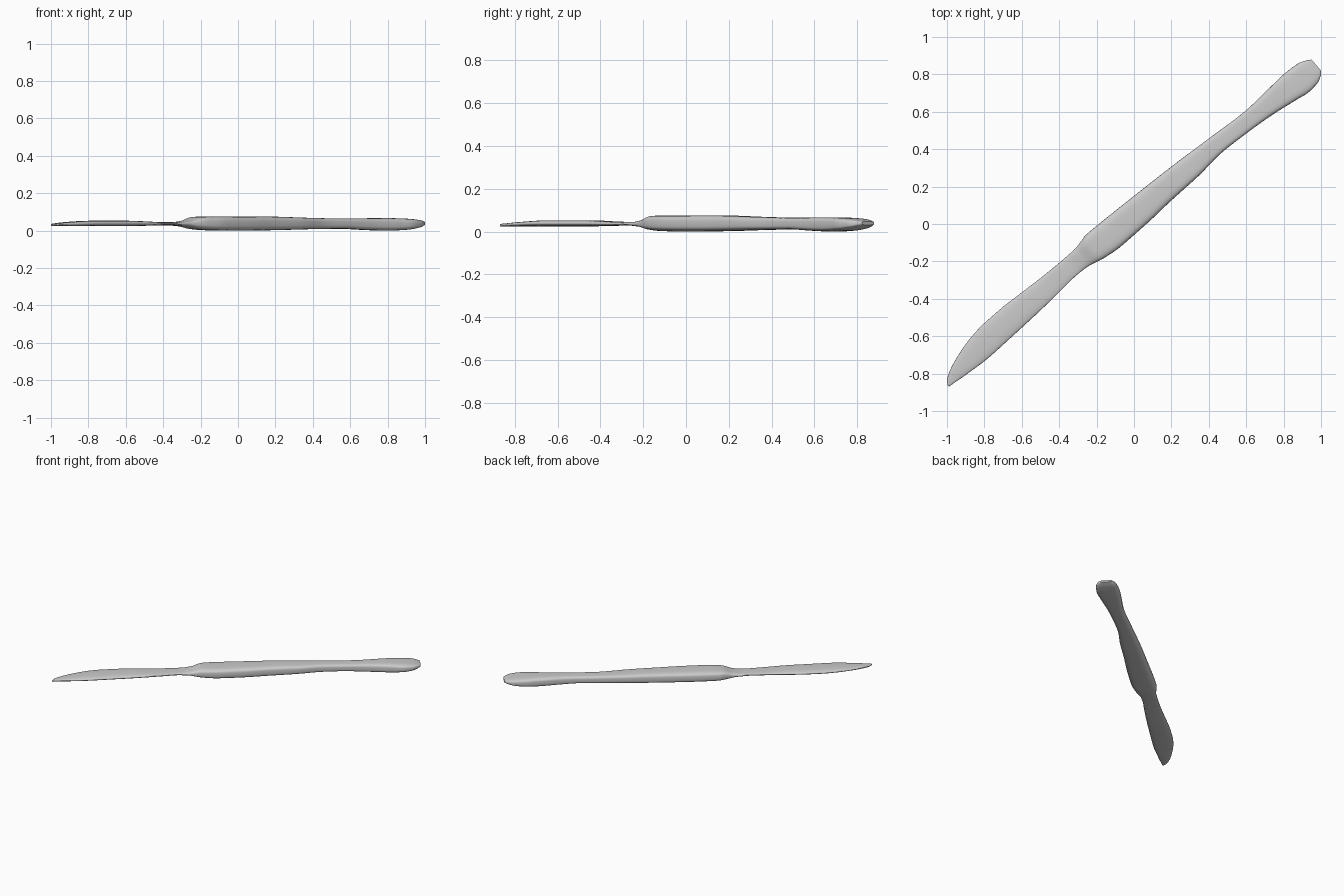
import bpy, bmesh, math

if "Cube" in bpy.data.objects:
    bpy.data.objects.remove(bpy.data.objects["Cube"])

ANG = math.radians(41)
C, S = math.cos(ANG), math.sin(ANG)

# Outline of the knife seen from above (both long edges, tip to butt)
UPPER = [(-.994, -.872), (-1, -.835), (-.973, -.76), (-.93, -.687), (-.872, -.607),
         (-.797, -.527), (-.717, -.457), (-.6, -.366), (-.476, -.27), (-.37, -.182),
         (-.32, -.138), (-.283, -.092), (-.257, -.058), (-.2, -.01), (0, .15),
         (.2, .307), (.4, .457), (.604, .612), (.727, .73), (.8, .8),
         (.877, .858), (.92, .874), (.949, .879)]
LOWER = [(-.994, -.872), (-.904, -.81), (-.77, -.709), (-.663, -.612), (-.53, -.49),
         (-.396, -.361), (-.315, -.281), (-.262, -.238), (-.155, -.179),
         (-.064, -.115), (.07, .003), (.2, .126), (.337, .249), (.47, .382),
         (.594, .479), (.727, .575), (.872, .666), (.94, .709), (.979, .751),
         (1, .80), (.998, .822)]
# Height profiles along the knife: (distance along axis, z)
TOP = [(-1.32, .036), (-1.2, .045), (-1, .053), (-.75, .053), (-.5, .046), (-.4, .046),
       (-.33, .054), (-.25, .074), (-.15, .076), (.25, .075), (.5, .069), (.75, .065),
       (1.05, .067), (1.17, .064), (1.25, .057), (1.295, .047)]
BOTTOM = [(-1.32, .024), (-1.1, .024), (-.8, .024), (-.45, .028), (-.36, .023),
          (-.27, .008), (-.18, .002), (0, 0), (.25, .002), (.55, .008), (.75, .01),
          (.9, .004), (1.05, 0), (1.16, .004), (1.25, .017), (1.295, .032)]


def curve(pts):
    """Smooth monotone interpolation through (u, value) points."""
    n = len(pts)
    d = [(pts[i+1][1] - pts[i][1]) / (pts[i+1][0] - pts[i][0]) for i in range(n-1)]
    m = [d[0]] + [0 if a*b <= 0 else 2*a*b/(a+b) for a, b in zip(d, d[1:])] + [d[-1]]

    def f(u):
        u = min(max(u, pts[0][0]), pts[-1][0])
        i = max(k for k in range(n-1) if pts[k][0] <= u)
        h = pts[i+1][0] - pts[i][0]
        t = (u - pts[i][0]) / h
        return ((2*t**3 - 3*t*t + 1) * pts[i][1] + (t**3 - 2*t*t + t) * h * m[i]
                + (3*t*t - 2*t**3) * pts[i+1][1] + (t**3 - t*t) * h * m[i+1])
    return f


def along(pts):
    return curve(sorted((C*x + S*y, C*y - S*x) for x, y in pts))


up, lo, top, bot = along(UPPER), along(LOWER), curve(TOP), curve(BOTTOM)


def loft(name, u0, u1, steps, power, cap_end):
    """Loft rounded sections between two positions on the axis."""
    bm, rings, n = bmesh.new(), [], 40
    for k in range(steps + 1):
        u = (u0 + u1)/2 - (u1 - u0)/2 * math.cos(math.pi * k / steps)
        vm, vh = (up(u) + lo(u))/2, max((up(u) - lo(u))/2, .0015)
        zm, zh = (top(u) + bot(u))/2, (top(u) - bot(u))/2
        p = 2 / power(u)
        ring = []
        for j in range(n):
            c, s = math.cos(2*math.pi*j/n), math.sin(2*math.pi*j/n)
            v = vm + vh * math.copysign(abs(c)**p, c)
            z = zm + zh * math.copysign(abs(s)**p, s)
            ring.append(bm.verts.new((C*u - S*v, S*u + C*v, z)))
        rings.append(ring)
    for a, b in zip(rings, rings[1:]):
        for j in range(n):
            i = (j + 1) % n
            bm.faces.new((a[j], a[i], b[i], b[j]))
    bm.faces.new(rings[-1] if cap_end else rings[0])
    bmesh.ops.recalc_face_normals(bm, faces=bm.faces)
    me = bpy.data.meshes.new(name)
    bm.to_mesh(me)
    bm.free()
    ob = bpy.data.objects.new(name, me)
    bpy.context.collection.objects.link(ob)
    bpy.ops.object.select_all(action='DESELECT')
    ob.select_set(True)
    bpy.context.view_layer.objects.active = ob
    bpy.ops.object.shade_smooth_by_angle(angle=math.radians(40))


# Section squareness: lens-like blade, boxier handle, blended at the neck
def squareness(u):
    return 2.6 + 1.2 * min(max((u + .45) / .25, 0), 1)


NECK = -.36
loft("blade", -1.318, NECK, 60, squareness, False)
loft("handle", NECK, 1.293, 100, squareness, True)
